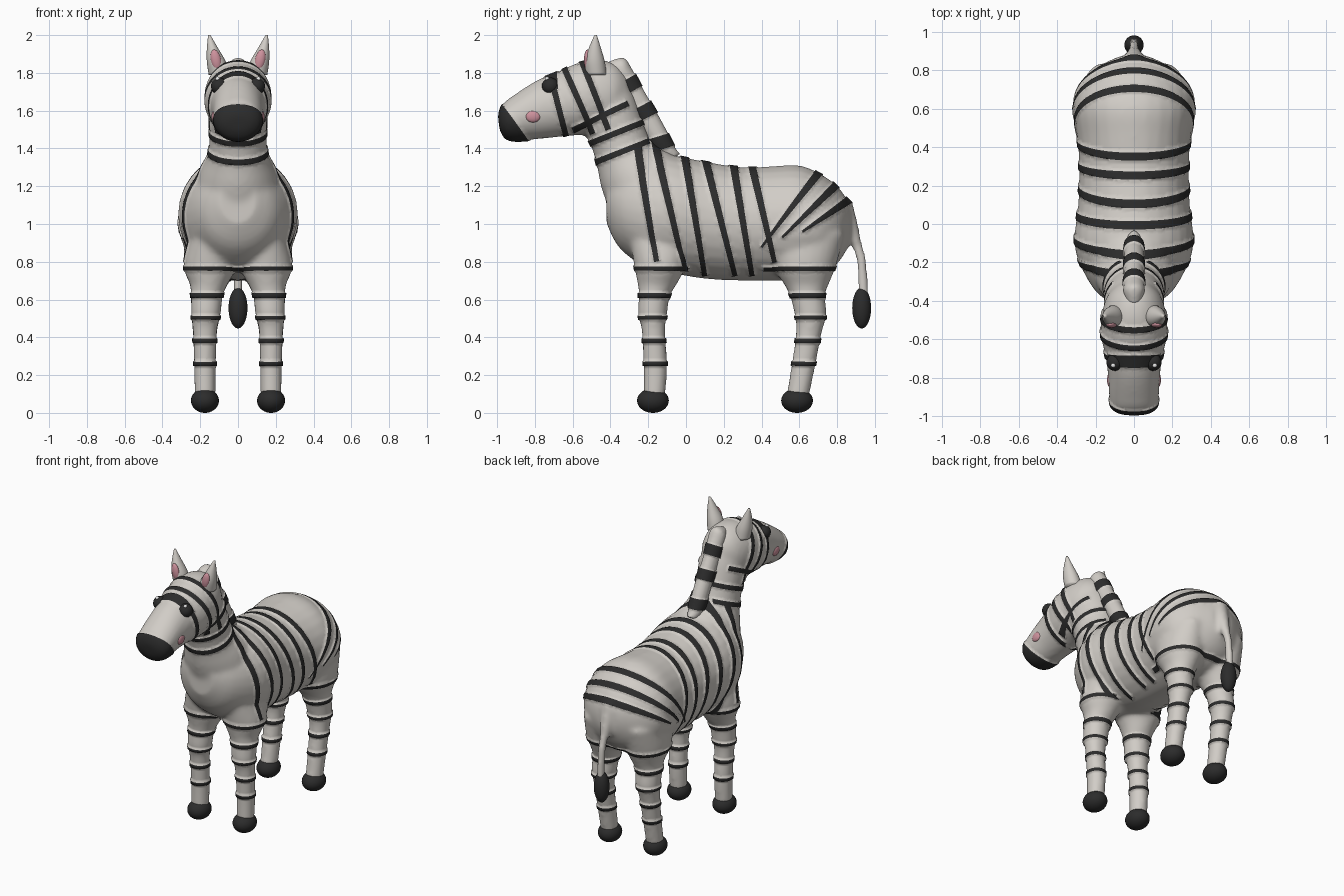
import bpy, bmesh, math
from mathutils import Vector, Matrix

if "Cube" in bpy.data.objects:
    bpy.data.objects.remove(bpy.data.objects["Cube"])


def material(name, rgb):
    m = bpy.data.materials.new(name)
    m.use_nodes = True
    m.diffuse_color = (*rgb, 1)
    bsdf = next(n for n in m.node_tree.nodes if n.type == "BSDF_PRINCIPLED")
    bsdf.inputs["Base Color"].default_value = (*rgb, 1)
    return m


COAT = material("pale coat", (0.64, 0.61, 0.57))
DARK = material("charcoal", (0.025, 0.025, 0.025))
PINK = material("soft pink", (0.62, 0.29, 0.34))
GLINT = material("eye white", (0.8, 0.8, 0.8))


def finish(name, bm, *mats):
    bmesh.ops.recalc_face_normals(bm, faces=bm.faces)
    mesh = bpy.data.meshes.new(name)
    bm.to_mesh(mesh)
    bm.free()
    for m in mats:
        mesh.materials.append(m)
    for p in mesh.polygons:
        p.use_smooth = True
    obj = bpy.data.objects.new(name, mesh)
    bpy.context.collection.objects.link(obj)
    return obj


def spline(rows, steps=4):
    """Smoothly interpolate rows of numbers."""
    out = []
    for i in range(len(rows) - 1):
        a, b = rows[max(i - 1, 0)], rows[i]
        c, d = rows[i + 1], rows[min(i + 2, len(rows) - 1)]
        for k in range(steps):
            t = k / steps
            out.append([q + t / 2 * (r - p + t * (2 * p - 5 * q + 4 * r - s + t * (3 * (q - r) + s - p)))
                        for p, q, r, s in zip(a, b, c, d)])
    return out + [rows[-1]]


def loft(bm, rows, side=1, seg=28):
    """Each row: first point (y, z), opposite point (y, z), half width, centre x."""
    rings = []
    for y0, z0, y1, z1, w, cx in spline(rows):
        ring = []
        for k in range(seg):
            a = math.tau * k / seg
            t = (1 - math.cos(a)) / 2
            x = side * cx + w * math.sin(a)
            ring.append(bm.verts.new((x, y0 + (y1 - y0) * t, z0 + (z1 - z0) * t)))
        rings.append(ring)
    for r, s in zip(rings, rings[1:]):
        for k in range(seg):
            j = (k + 1) % seg
            bm.faces.new((r[k], r[j], s[j], s[k]))
    bm.faces.new(rings[0])
    bm.faces.new(rings[-1][::-1])


def blend(name, bm, voxel, smooth):
    """Fuse overlapping parts into one smooth skin and return it as a bmesh."""
    obj = finish(name, bm)
    mod = obj.modifiers.new("fuse", "REMESH")
    mod.mode, mod.voxel_size = "VOXEL", voxel
    mod = obj.modifiers.new("soften", "SMOOTH")
    mod.factor, mod.iterations = 0.5, smooth
    graph = bpy.context.evaluated_depsgraph_get()
    out = bmesh.new()
    out.from_mesh(obj.evaluated_get(graph).to_mesh())
    bpy.data.objects.remove(obj)
    return out


def stripe(bm, y0, z0, y1, z1, w0, w1):
    """Cut a tapering band along a line across the skin and colour it dark."""
    a, b = Vector((0, y0, z0)), Vector((0, y1, z1))
    d = b - a
    length = d.length
    d.normalize()
    n = Vector((0, -d.z, d.y))

    def inside(f, slack):
        c = f.calc_center_median() - a
        t = c.dot(d) / length
        w = w0 + (w1 - w0) * min(max(t, 0), 1)
        return -slack < t * length < length + slack and abs(c.dot(n)) < w / 2 + slack

    planes = [(a, d), (b, d)]
    for s in (1, -1):
        p, q = a + n * s * w0 / 2, b + n * s * w1 / 2
        e = q - p
        planes.append((p, Vector((0, -e.z, e.y)).normalized()))
    for co, no in planes:
        faces = [f for f in bm.faces if inside(f, 0.03)]
        geom = set(faces)
        for f in faces:
            geom.update(f.edges)
            geom.update(f.verts)
        bmesh.ops.bisect_plane(bm, geom=list(geom), dist=0.0004, plane_co=co, plane_no=no)
    for f in bm.faces:
        if inside(f, 0):
            f.material_index = 1


def raise_dark(bm, height):
    bm.normal_update()
    verts = {v for f in bm.faces if f.material_index for v in f.verts}
    for v, n in [(v, v.normal.copy()) for v in verts]:
        v.co += n * height


def ball(name, at, radii, mat, tilt=0):
    bm = bmesh.new()
    m = Matrix.Translation(at) @ Matrix.Rotation(tilt, 4, "Y") @ Matrix.Diagonal((*radii, 1))
    bmesh.ops.create_uvsphere(bm, u_segments=28, v_segments=18, radius=1, matrix=m)
    return finish(name, bm, mat)


# Trunk, neck, head and tail profiles
trunk = [(y, lo, y, hi, w, 0) for y, lo, hi, w in (
    (-.42, 1, 1.25, .1), (-.35, .87, 1.3, .2), (-.2, .76, 1.36, .285), (-.08, .74, 1.365, .31),
    (.1, .71, 1.33, .29), (.3, .7, 1.3, .285), (.45, .7, 1.305, .295), (.6, .7, 1.31, .315),
    (.72, .73, 1.26, .285), (.81, .8, 1.19, .2), (.87, .9, 1.1, .08))]
neck = [(*r, 0) for r in (
    (-.4, 1.05, 0, 1.25, .24), (-.45, 1.2, -.06, 1.36, .2), (-.47, 1.3, -.17, 1.42, .16),
    (-.505, 1.42, -.22, 1.53, .15), (-.56, 1.52, -.27, 1.68, .15), (-.55, 1.62, -.33, 1.8, .12))]
head = [(*r, 0) for r in (
    (-.98, 1.5, -.99, 1.58, .06), (-.95, 1.45, -.965, 1.64, .115), (-.88, 1.44, -.9, 1.69, .13),
    (-.78, 1.45, -.79, 1.76, .135), (-.68, 1.46, -.68, 1.805, .15), (-.58, 1.47, -.58, 1.85, .172),
    (-.48, 1.47, -.47, 1.87, .168), (-.38, 1.5, -.37, 1.845, .14), (-.31, 1.6, -.31, 1.78, .08))]
tail = [(y - r, z, y + r, z, r, 0) for y, z, r in (
    (.82, 1.12, .06), (.865, 1, .045), (.9, .9, .03), (.93, .8, .026), (.94, .6, .026))]
front_leg = [(a, z, b, z, w, cx) for z, a, b, w, cx in (
    (.95, -.3, .04, .1, .15), (.78, -.275, 0, .138, .15), (.68, -.255, -.05, .1, .155),
    (.62, -.25, -.085, .085, .165), (.52, -.255, -.1, .078, .17), (.44, -.235, -.11, .065, .175),
    (.25, -.225, -.1, .058, .175), (.08, -.225, -.11, .055, .175))]
hind_leg = [(a, z, b, z, w, cx) for z, a, b, w, cx in (
    (.95, .43, .84, .12, .16), (.78, .46, .795, .138, .15), (.68, .52, .755, .1, .155),
    (.62, .55, .735, .085, .165), (.52, .575, .745, .078, .17), (.43, .583, .72, .065, .175),
    (.25, .558, .685, .058, .175), (.08, .53, .65, .055, .175))]

# One fused skin
bm = bmesh.new()
for rows in (trunk, neck, head, tail):
    loft(bm, rows)
for s in (1, -1):
    loft(bm, front_leg, s)
    loft(bm, hind_leg, s)
skin = blend("body", bm, 0.015, 7)

# Trunk and rump stripes, tapering downwards
for line in ((-.26, 1.42, -.155, .8), (-.17, 1.44, -.01, .77), (-.015, 1.39, .1, .73), (.095, 1.36, .26, .73),
             (.245, 1.34, .35, .73), (.34, 1.34, .47, .8)):
    stripe(skin, *line, .042, .026)
for line in ((.73, 1.305, .4, .88), (.82, 1.23, .51, .93), (.88, 1.14, .615, .96)):
    stripe(skin, *line, .045, .012)
# Neck rings, head bands and the eye mask
for line in ((-.52, 1.31, -.2, 1.437), (-.54, 1.414, -.2, 1.55), (-.6, 1.5, -.31, 1.637),
             (-.72, 1.8, -.635, 1.47), (-.66, 1.86, -.49, 1.48), (-.56, 1.88, -.41, 1.5)):
    stripe(skin, *line, .032, .03)
stripe(skin, -.72, 1.85, -.705, 1.71, .07, .06)
# Level rings on the legs and above them
for z, w in ((.765, .022), (.622, .026), (.505, .02), (.382, .024), (.26, .022)):
    stripe(skin, -.4, z, .01, z, w, w)
    stripe(skin, .41, z, .84, z, w, w)
# Muzzle
stripe(skin, -1.07, 1.585, -.89, 1.375, .01, .01)
stripe(skin, -1.035, 1.61, -.85, 1.36, .13, .13)
for f in skin.faces:
    c = f.calc_center_median()
    if c.y < -.85 and (c.y + .97) * .19 + (c.z - 1.63) * .135 < 0:
        f.material_index = 1
raise_dark(skin, 0.007)
finish("body", skin, COAT, DARK)

# Mane
bm = bmesh.new()
loft(bm, [(*r, 0) for r in (
    (-.43, 1.8, -.41, 1.86, .03), (-.38, 1.76, -.33, 1.88, .055), (-.36, 1.72, -.285, 1.82, .055),
    (-.34, 1.65, -.23, 1.72, .052), (-.27, 1.56, -.165, 1.61, .052), (-.22, 1.47, -.11, 1.51, .052),
    (-.16, 1.38, -.06, 1.41, .048), (-.1, 1.33, -.03, 1.37, .03))])
mane = blend("mane", bm, 0.01, 5)
for line in ((-.36, 1.7, -.22, 1.78), (-.27, 1.57, -.13, 1.64), (-.21, 1.41, -.03, 1.46)):
    stripe(mane, *line, .07, .07)
raise_dark(mane, 0.007)
finish("mane", mane, COAT, DARK)

# Tail tuft
ball("tail_tuft", (0, .93, .555), (.05, .05, .108), DARK)

# Paired parts
for s, label in ((1, "left"), (-1, "right")):
    bm = bmesh.new()
    loft(bm, [(a, z, b, z, w, cx) for z, a, b, w, cx in (
        (1.79, -.53, -.42, .055, .1), (1.86, -.535, -.43, .05, .115),
        (1.93, -.515, -.45, .03, .135), (2, -.485, -.472, .006, .152))], s)
    finish(label + "_ear", bm, COAT)
    ball(label + "_inner_ear", (s * .117, -.522, 1.868), (.027, .018, .056), PINK, s * .2)
    ball(label + "_cheek", (s * .124, -.81, 1.57), (.016, .04, .032), PINK)
    ball(label + "_eye", (s * .098, -.718, 1.73), (.045, .045, .045), DARK)
    ball(label + "_eye_glint", (s * .108, -.735, 1.768), (.012, .012, .012), GLINT)
    ball(label + "_nostril", (s * .035, -.978, 1.565), (.018, .012, .012), DARK)
    for part, y in (("front", -.175), ("hind", .588)):
        ball(f"{label}_{part}_hoof", (s * .175, y, .065), (.074, .084, .065), DARK)
